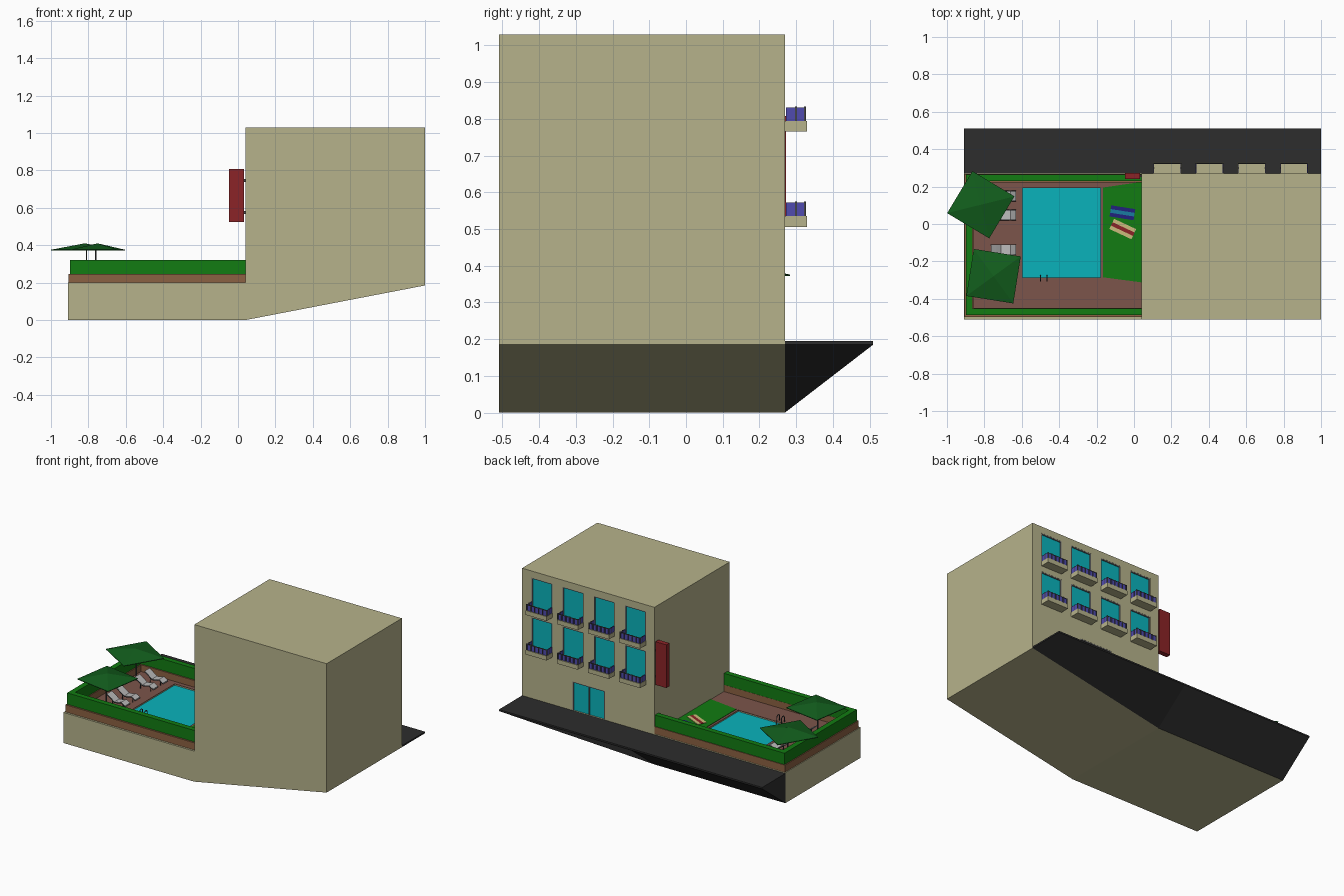
import bpy, bmesh, math
from mathutils import Matrix, Vector

if "Cube" in bpy.data.objects:
    bpy.data.objects.remove(bpy.data.objects["Cube"])

MATS = {}
COL = dict(beige=(.47, .45, .26), cyan=(.003, .45, .5), hedge=(.006, .2, .006), canopy=(.006, .11, .012),
           floor=(.2, .09, .07), brown=(.26, .12, .055), asphalt=(.026, .026, .026), red=(.26, .017, .02),
           purple=(.08, .07, .43), metal=(.06, .06, .065), navy=(.015, .015, .2), teal=(.01, .2, .35),
           sand=(.6, .5, .2), frame=(.2, .2, .2), pale=(.5, .5, .5))


def mat(c):
    if c not in MATS:
        MATS[c] = bpy.data.materials.new(c)
        MATS[c].diffuse_color = (*COL[c], 1)
    return MATS[c]


def mesh_obj(name, verts, faces, c):
    me = bpy.data.meshes.new(name)
    me.from_pydata(verts, [], faces)
    bm = bmesh.new()
    bm.from_mesh(me)
    bmesh.ops.recalc_face_normals(bm, faces=bm.faces)
    bm.to_mesh(me)
    bm.free()
    ob = bpy.data.objects.new(name, me)
    bpy.context.collection.objects.link(ob)
    if c:
        me.materials.append(mat(c))
    return ob


def prism(name, pts, axis, a, b, c):
    """Extrude a 2D profile from a to b along axis y (xz points) or z (xy points)."""
    n = len(pts)
    v = [((p, t, q) if axis == 'y' else (p, q, t)) for t in (a, b) for p, q in pts]
    f = [list(range(n)), list(range(n, 2 * n))]
    f += [(i, (i + 1) % n, n + (i + 1) % n, n + i) for i in range(n)]
    return mesh_obj(name, v, f, c)


def box(name, x0, x1, y0, y1, z0, z1, c):
    return prism(name, [(x0, y0), (x1, y0), (x1, y1), (x0, y1)], 'z', z0, z1, c)


def cut(ob, *dims):
    k = box("cutter", *dims, None)
    k.hide_render = True
    m = ob.modifiers.new("cut", 'BOOLEAN')
    m.operation, m.solver, m.object = 'DIFFERENCE', 'EXACT', k
    bpy.context.view_layer.objects.active = ob
    bpy.ops.object.modifier_apply(modifier=m.name)
    bpy.data.objects.remove(k)


def tube(name, pts, r, c):
    cu = bpy.data.curves.new(name, 'CURVE')
    cu.dimensions, cu.bevel_depth, cu.bevel_resolution, cu.use_fill_caps = '3D', r, 1, True
    s = cu.splines.new('POLY')
    s.points.add(len(pts) - 1)
    for p, q in zip(s.points, pts):
        p.co = (*q, 1)
    ob = bpy.data.objects.new(name, cu)
    bpy.context.collection.objects.link(ob)
    cu.materials.append(mat(c))


# Building and terrace base in one profile with a sloping underside
YB = .27
shell = prism("building", [(-.91, 0), (.04, 0), (1, .185), (1, 1.03), (.04, 1.03), (.04, .2), (-.91, .2)],
              'y', -.51, YB, 'beige')

# Pavement wedge along the back
v, f = [], []
for x, zb in ((-.91, 0), (.04, 0), (1, .185)):
    v += [(x, YB, zb), (x, .51, .185), (x, .51, .195), (x, YB, .195)]
for s in (0, 4):
    f += [(s + i, s + (i + 1) % 4, s + 4 + (i + 1) % 4, s + 4 + i) for i in range(4)]
f += [(0, 1, 2, 3), (8, 9, 10, 11)]
mesh_obj("pavement", v, f, 'asphalt')


# Glazed openings, recessed into the wall, with frames
def opening(name, x0, x1, z0, z1, mullion=False):
    cut(shell, x0, x1, YB - .012, YB + .05, z0, z1)
    box(name + "_glass", x0, x1, YB - .013, YB - .008, z0, z1, 'cyan')
    t = .006
    bars = [(x0, x0 + t, z0, z1), (x1 - t, x1, z0, z1), (x0 + t, x1 - t, z1 - t, z1)]
    if mullion:
        xm = (x0 + x1) / 2
        bars.append((xm - t / 2, xm + t / 2, z0, z1 - t))
    for a, b, lo, hi in bars:
        box(name + "_frame", a, b, YB - .011, YB - .001, lo, hi, 'frame')


# Balcony slab with panel railing on three sides
def balcony(x0, x1, z):
    box("balcony_slab", x0, x1, YB, .33, z - .029, z, 'beige')
    top, yo = z + .037, .327
    for x in (x0 + .004, x1 - .004):
        for ya, yb in ((YB + .002, .298), (.303, .322)):
            box("railing_side_panel", x - .002, x + .002, ya, yb, z, top, 'purple')
        for y in (.3, .324):
            box("railing_post", x - .003, x + .003, y - .003, y + .003, z, top + .003, 'metal')
    n = 5
    w = (x1 - x0 - .008) / n
    for i in range(n):
        a = x0 + .004 + i * w
        box("railing_front_panel", a + .005, a + w - .005, yo - .005, yo - .001, z, top, 'purple')
        if i:
            box("railing_post", a - .002, a + .002, yo - .006, yo, z, top + .003, 'metal')
    box("railing_bar", x0 + .004, x1 - .004, yo - .006, yo, top - .003, top + .001, 'metal')


for z in (.535, .794):
    for i in range(4):
        x = .102 + .226 * i
        opening("window", x, x + .152, z, z + .192)
        balcony(x, x + .152, z)
opening("door", .40, .634, .196, .385, True)

# Plain hanging board with two brackets
box("wall_board", -.048, .032, .24, .272, .525, .808, 'red')
for z in (.575, .745):
    box("board_bracket", .03, .042, .25, .262, z - .008, z + .008, 'metal')


# U-shaped terrace wall with hedge on top
def u_shape(name, x, y0, y1, t, z0, z1, c):
    prism(name, [(.04, y0), (x, y0), (x, y1), (.04, y1), (.04, y1 - t), (x + t, y1 - t),
                 (x + t, y0 + t), (.04, y0 + t)], 'z', z0, z1, c)


u_shape("terrace_wall", -.905, -.497, .268, .047, .2, .247, 'brown')
u_shape("hedge", -.899, -.486, .264, .035, .247, .322, 'hedge')

# Terrace floor, sunken pool and lawn
deck = box("terrace_floor", -.86, .04, -.455, .225, .199, .203, 'floor')
for ob in (shell, deck):
    cut(ob, -.595, -.18, -.285, .193, .18, .26)
box("pool_water", -.596, -.179, -.286, .194, .178, .194, 'cyan')
prism("lawn", [(-.165, -.285), (.04, -.312), (.04, .225), (-.165, .195)], 'z', .2, .206, 'hedge')

# Striped towels
for cx, cy, deg, cols in ((-.062, .06, -9, ('navy', 'teal', 'navy')), (-.06, -.027, -25, ('sand', 'red', 'sand'))):
    for i, c in enumerate(cols):
        y = (i - 1) * .02
        ob = box("towel_stripe", -.065, .065, y - .01, y + .01, 0, .003, c)
        ob.data.transform(Matrix.Translation((cx, cy, .206)) @ Matrix.Rotation(math.radians(deg), 4, 'Z'))

# Pool ladder rails
for x in (-.5, -.465):
    tube("ladder_rail", [(x, -.305, .203), (x, -.305, .235), (x, -.299, .245), (x, -.286, .247),
                         (x, -.277, .24), (x, -.275, .186)], .003, 'metal')

# Loungers with wavy seats
for y in (.15, .048, -.138, -.24):
    top = [(-.765, .268), (-.735, .248), (-.71, .23), (-.685, .233), (-.66, .24), (-.632, .224)]
    prism("lounger_seat", top + [(p, q - .008) for p, q in reversed(top)], 'y', y - .025, y + .025, 'pale')
    for s in (-1, 1):
        tube("lounger_rail", [(p, y + s * .026, q - .004) for p, q in top], .003, 'metal')
        for x, z in ((-.725, .236), (-.65, .23)):
            tube("lounger_leg", [(x, y + s * .024, .202), (x, y + s * .024, z)], .003, 'metal')

# Square parasols
for cx, cy, px, h, deg in ((-.819, .103, -.81, .1855, -31), (-.751, -.279, -.76, .18, -9)):
    rim = [(cx + h * math.cos(math.radians(deg + 45 + 90 * i)),
            cy + h * math.sin(math.radians(deg + 45 + 90 * i)), .376) for i in range(4)]
    mesh_obj("parasol_canopy", rim + [(cx, cy, .41)] + [(x, y, z - .004) for x, y, z in rim] + [(cx, cy, .404)],
             [(i, (i + 1) % 4, 4) for i in range(4)] + [(5 + i, 5 + (i + 1) % 4, 9) for i in range(4)]
             + [(i, (i + 1) % 4, 5 + (i + 1) % 4, 5 + i) for i in range(4)], 'canopy')
    tube("parasol_pole", [(px, cy, .202), (px, cy, .402)], .004, 'metal')

for m in bpy.data.materials:
    if m.users and not m.is_grease_pencil:
        m.use_nodes = True
        m.node_tree.nodes["Principled BSDF"].inputs["Base Color"].default_value = m.diffuse_color
